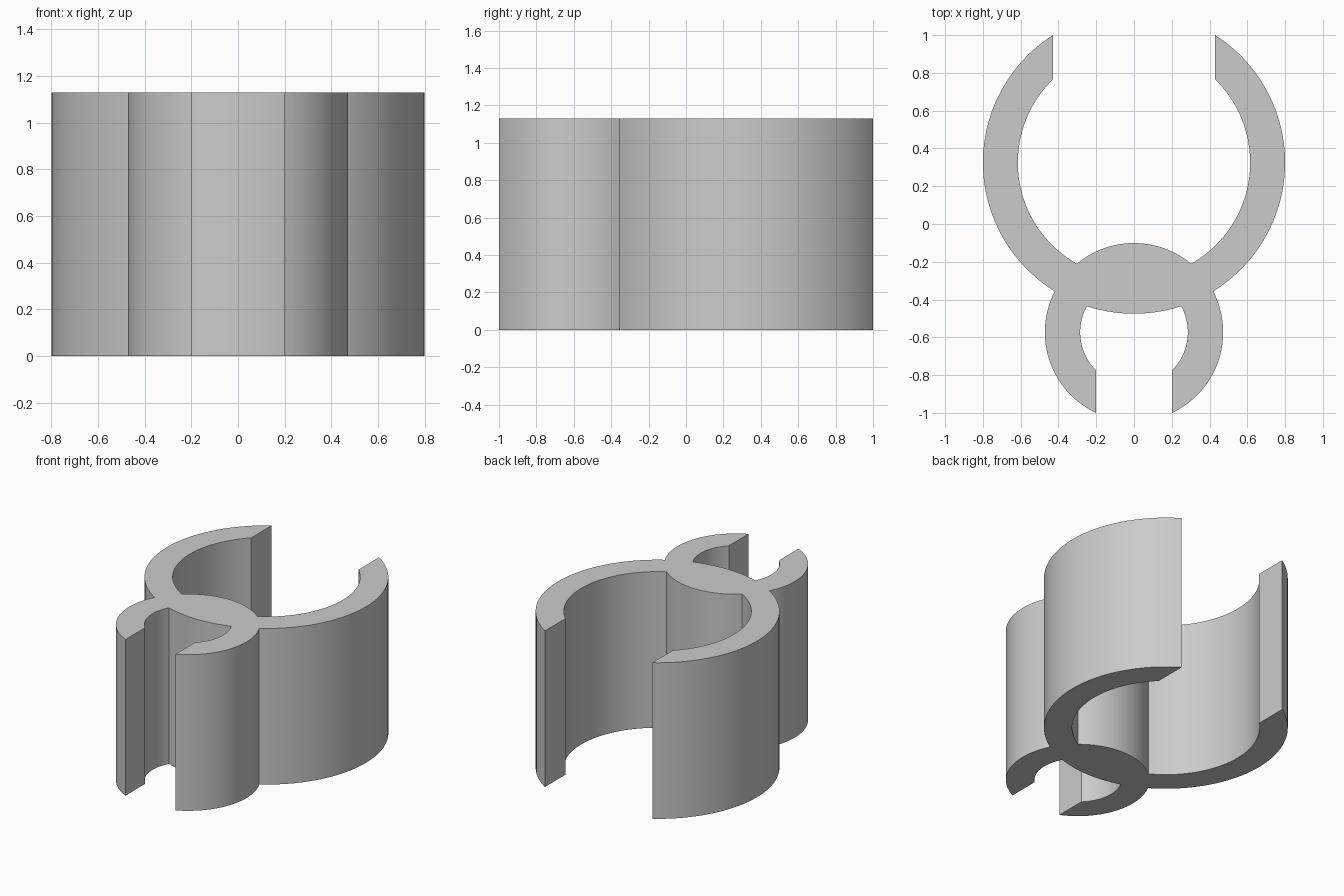
import bpy
import bmesh
import math
from mathutils import Vector

cube = bpy.data.objects.get("Cube")
if cube:
    bpy.data.objects.remove(cube, do_unlink=True)

HEIGHT = 1.13
BIG_Y, BIG_OUT, BIG_IN, BIG_GAP = 0.325, 0.8, 0.615, 0.43
SMALL_Y, SMALL_OUT, SMALL_IN, SMALL_GAP = -0.573, 0.472, 0.285, 0.2
STEP = math.radians(3)


def cross(big_r, small_r):
    """Point on +x where a large-ring circle meets a small-ring circle."""
    d = BIG_Y - SMALL_Y
    a = (d * d + big_r ** 2 - small_r ** 2) / (2 * d)
    return Vector((math.sqrt(big_r ** 2 - a * a), BIG_Y - a))


def lip(cy, r, x, side):
    """Point where a circle is cut by the straight mouth at x."""
    return Vector((x, cy + side * math.sqrt(r * r - x * x)))


def arc(cy, start, end):
    """Points along a circle centred on (0, cy), both ends included."""
    r = math.hypot(start.x, start.y - cy)
    a = math.atan2(start.y - cy, start.x)
    b = math.atan2(end.y - cy, end.x)
    n = max(2, math.ceil(abs(b - a) / STEP))
    angles = [a + (b - a) * i / n for i in range(n + 1)]
    return [Vector((r * math.cos(t), cy + r * math.sin(t))) for t in angles]


# Left half of the double clip outline, from the bridge top to the bridge bottom
bridge_top = Vector((0, SMALL_Y + SMALL_OUT))
bridge_bottom = Vector((0, BIG_Y - BIG_OUT))
runs = [
    (SMALL_Y, bridge_top, cross(BIG_IN, SMALL_OUT)),
    (BIG_Y, cross(BIG_IN, SMALL_OUT), lip(BIG_Y, BIG_IN, BIG_GAP, 1)),
    (BIG_Y, lip(BIG_Y, BIG_OUT, BIG_GAP, 1), cross(BIG_OUT, SMALL_OUT)),
    (SMALL_Y, cross(BIG_OUT, SMALL_OUT), lip(SMALL_Y, SMALL_OUT, SMALL_GAP, -1)),
    (SMALL_Y, lip(SMALL_Y, SMALL_IN, SMALL_GAP, -1), cross(BIG_OUT, SMALL_IN)),
    (BIG_Y, cross(BIG_OUT, SMALL_IN), bridge_bottom),
]
half = []
for cy, start, end in runs:
    for p in arc(cy, start, end):
        if not half or (p - half[-1]).length > 1e-5:
            half.append(p)

# Mirror the half into a closed outline
outline = half + [Vector((-p.x, p.y)) for p in reversed(half[1:-1])]

# Extrude the outline into the clip body
bm = bmesh.new()
base = bm.faces.new([bm.verts.new((p.x, p.y, 0)) for p in outline])
result = bmesh.ops.extrude_face_region(bm, geom=[base], use_keep_orig=True)
top_verts = [g for g in result["geom"] if isinstance(g, bmesh.types.BMVert)]
bmesh.ops.translate(bm, vec=(0, 0, HEIGHT), verts=top_verts)
bmesh.ops.recalc_face_normals(bm, faces=bm.faces)
mesh = bpy.data.meshes.new("double_clip")
bm.to_mesh(mesh)
bm.free()
clip = bpy.data.objects.new("double_clip", mesh)
bpy.context.collection.objects.link(clip)

# Plain grey plastic
grey = bpy.data.materials.new("light_grey")
grey.use_nodes = True
color = (0.6, 0.6, 0.6, 1)
grey.diffuse_color = color
for node in grey.node_tree.nodes:
    if node.type == "BSDF_PRINCIPLED":
        node.inputs["Base Color"].default_value = color
mesh.materials.append(grey)

# Smooth curved walls, crisp edges
bpy.ops.object.select_all(action="DESELECT")
clip.select_set(True)
bpy.context.view_layer.objects.active = clip
bpy.ops.object.shade_smooth_by_angle(angle=math.radians(25))
